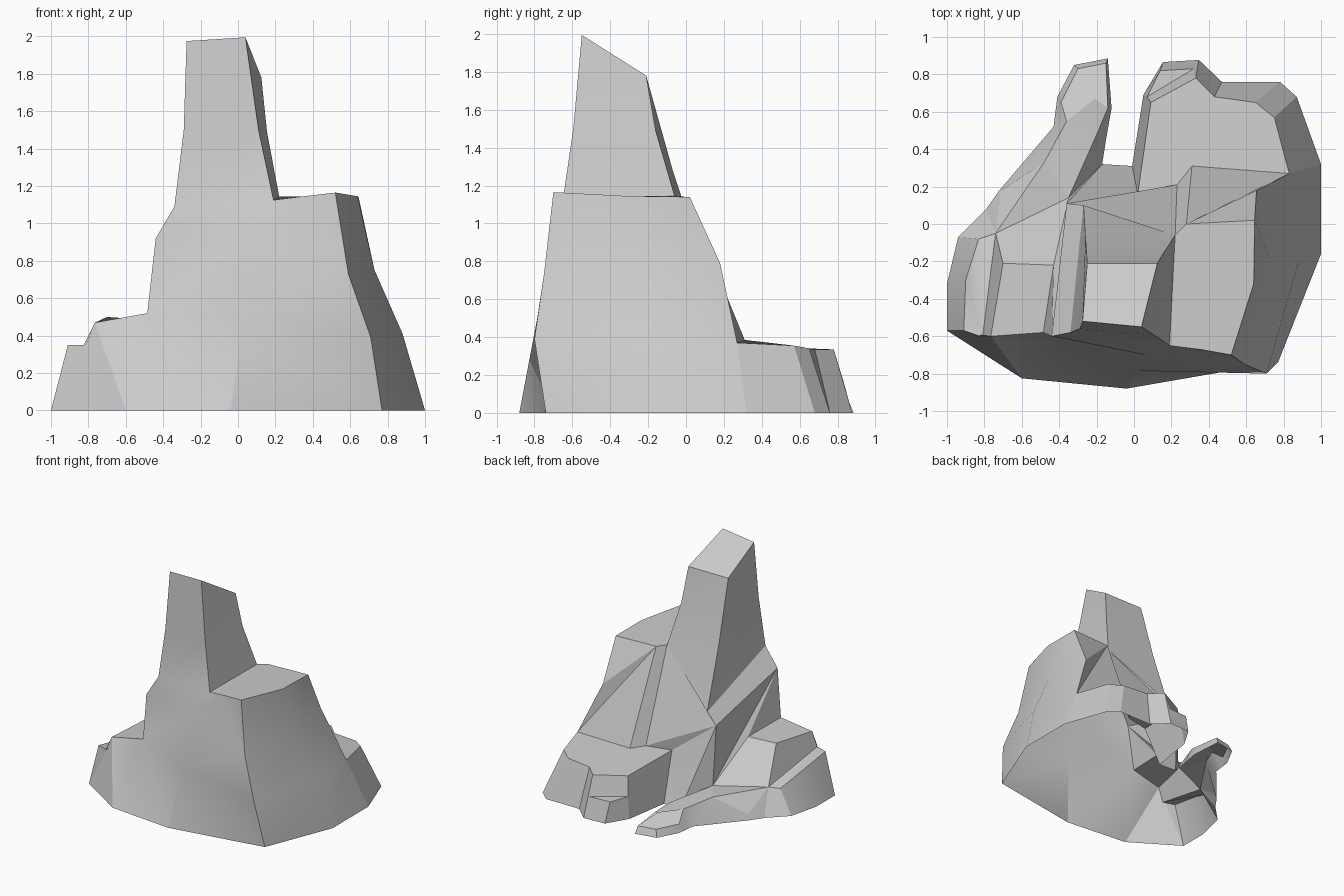
import bpy
import bmesh
import math
from mathutils import Vector

default_cube = bpy.data.objects.get("Cube")
if default_cube:
    bpy.data.objects.remove(default_cube, do_unlink=True)

stone = bpy.data.materials.new("stone_grey")
stone.use_nodes = True
stone.diffuse_color = (0.6, 0.6, 0.6, 1)
stone.node_tree.nodes["Principled BSDF"].inputs["Base Color"].default_value = stone.diffuse_color


def fractions(line):
    """Distance along a polyline at each point, scaled to end at one."""
    total = [0]
    for a, b in zip(line, line[1:]):
        total.append(total[-1] + (Vector(b) - Vector(a)).length)
    return [t / total[-1] for t in total]


def skin(first, second):
    """Bridge two polylines, which may have different point counts."""
    faces = []
    if len(first) == len(second):
        for k in range(len(first) - 1):
            faces.append([first[k], first[k + 1], second[k + 1], second[k]])
        return faces
    f, s = fractions(first), fractions(second)
    i = j = 0
    while i < len(first) - 1 or j < len(second) - 1:
        if j == len(second) - 1 or (i < len(first) - 1 and f[i + 1] <= s[j + 1]):
            faces.append([first[i], first[i + 1], second[j]])
            i += 1
        else:
            faces.append([first[i], second[j + 1], second[j]])
            j += 1
    return faces


def loft(*rows):
    return [face for a, b in zip(rows, rows[1:]) for face in skin(a, b)]


def build(name, faces):
    """Weld the faces into one open surface that faces up and outwards."""
    bm = bmesh.new()
    for face in faces:
        points = list(dict.fromkeys(face))
        if len(points) > 2:
            bm.faces.new([bm.verts.new(p) for p in points])
    bmesh.ops.remove_doubles(bm, verts=bm.verts, dist=0.001)
    bmesh.ops.recalc_face_normals(bm, faces=bm.faces)
    if sum(f.normal.z * f.calc_area() for f in bm.faces) < 0:
        bmesh.ops.reverse_faces(bm, faces=bm.faces)
    mesh = bpy.data.meshes.new(name)
    bm.to_mesh(mesh)
    bm.free()
    mesh.materials.append(stone)
    obj = bpy.data.objects.new(name, mesh)
    bpy.context.collection.objects.link(obj)
    bpy.ops.object.select_all(action="DESELECT")
    obj.select_set(True)
    bpy.context.view_layer.objects.active = obj
    bpy.ops.object.shade_smooth_by_angle(angle=math.radians(30))


# Edges of the tower, each running downwards
front_left = [(-.275, -.52, 1.975), (-.29, -.56, 1.5), (-.34, -.58, 1.09), (-.44, -.6, .92)]
front_right = [(.04, -.55, 1.995), (.11, -.595, 1.5), (.19, -.65, 1.125)]
back_right = [(.125, -.21, 1.78), (.155, -.16, 1.49), (.22, -.06, 1.145)]
back_left = [(-.25, -.21, 1.78), (-.26, -.07, 1.28), (-.27, .1, .77), (-.36, .11, .68)]

# Right-hand cliff contours, each running from front to back
right_base = [(.77, -.74, 0), (1, -.16, 0), (1, .32, 0)]
right_low = [(.71, -.8, .39), (.88, -.2, .41), (.83, .27, .37)]
right_high = [(.59, -.75, .73), (.73, -.2, .75), (.655, .18, .79)]
shelf_rim = [(.52, -.7, 1.165), (.64, -.32, 1.145), (.645, .02, 1.14)]

# Left block and foot of the tower
block_step = [(-.81, -.605, .35), (-.74, -.05, .2)]
block_edge = [(-.765, -.6, .47), (-.7, -.21, .5)]
tower_foot = [(-.485, -.58, .52), (-.43, -.22, .48), (-.35, .14, .18), (-.17, .32, 0)]
lump_top = [(-.91, -.57, .35), (-.9, -.3, .3), (-.83, -.08, .2), block_step[1]]
lump_base = [(-1, -.57, 0), (-1, -.32, 0), (-.94, -.07, 0), (-.79, .08, 0)]

# Front cliff, from the ground up to the tower top
ground = [lump_base[0], (-.6, -.825, 0), (-.04, -.88, 0), right_base[0]]
waist = [lump_top[0], block_step[0], block_edge[0], tower_foot[0], (.03, -.785, .5), right_low[0]]
chest = [front_left[3], (.06, -.7, .95), right_high[0]]
shoulder = [front_left[2], front_right[2], (.35, -.67, 1.145), shelf_rim[0]]
build("front_cliff", loft(ground, waist) + loft(waist[3:], chest, shoulder)
      + loft(shoulder[:2], [front_left[1], front_right[1]], [front_left[0], front_right[0]]))

build("right_cliff", loft(right_base, right_low, right_high, shelf_rim))

# Shelf beside the tower, with the slope and bevel behind it
slope_top, slope_foot = (.28, 0, 1.14), (.31, .31, .385)
bevel_foot = (.23, .21, .39)
build("shelf_top", [shoulder[1:] + shelf_rim[1:] + [slope_top, back_right[2]]])
build("shelf_back_slope",
      loft([shelf_rim[2], right_high[2], right_low[2]], [slope_top, slope_foot])
      + loft([slope_top, slope_foot], [back_right[2], bevel_foot]))

# Tower sides, cap and the long face into the rear gap
gap_corner, gap_base = (.02, .16, .39), (-.01, .31, 0)
build("tower_top", [[front_left[0], front_right[0], back_right[0], back_left[0]]])
build("tower_right_side", loft(front_right, back_right))
build("tower_left_side", loft(front_left, back_left)
      + loft([front_left[3], back_left[3]], tower_foot))
build("tower_back", loft(back_left + [tower_foot[3]],
                         back_right + [bevel_foot, gap_corner, gap_base]))

# Rear plateau with its outer wall and the gap wall
plateau_rim = [right_low[2], (.75, .57, .355), (.65, .65, .34), (.43, .68, .335), (.33, .78, .335)]
plateau_base = [right_base[2], (.87, .68, 0), (.78, .76, 0), (.47, .76, 0), (.347, .877, 0)]
gap_column = [(.09, .65, .34), (.07, .68, .18), (.05, .69, 0)]
build("plateau_top", [plateau_rim + [gap_column[0], gap_corner, bevel_foot, slope_foot]])
build("plateau_wall", loft(plateau_rim, plateau_base))
build("gap_wall", loft(gap_column, [gap_corner, gap_base]))

# Small ledge at the rear of the plateau
ledge = [(.32, .83, .17), (.14, .82, .17), gap_column[1]]
build("rear_ledge", [ledge, [plateau_rim[4], gap_column[0], ledge[2], ledge[0]],
                     [plateau_rim[4], ledge[0], plateau_base[4]]]
      + loft(ledge, [plateau_base[4], (.155, .866, 0), gap_column[2]]))

# Left block with the rounded lump around it
spur_start, spur_bend = (-.71, .18, .05), (-.48, .33, .19)
build("left_block", [[block_edge[0], tower_foot[0], tower_foot[1], block_edge[1]]]
      + loft(block_step, block_edge))
build("left_block_slope", loft([block_edge[1], tower_foot[1]],
                               [block_step[1], tower_foot[2]],
                               [spur_start, spur_bend, tower_foot[2]]))
build("left_lump", loft(lump_base, lump_top) + loft(lump_top, block_step))

# Low spur curling round the rear gap
ridge = [spur_bend, (-.36, .55, .14), (-.21, .67, .12)]
inner = [tower_foot[2], (-.19, .5, .13), (-.14, .62, .08)]
tip = [(-.39, .65, .06), (-.3, .83, .06), (-.15, .86, .06)]
spur_base = [lump_base[3], (-.72, .18, 0), (-.43, .52, 0), (-.42, .6, 0),
             (-.41, .68, 0), (-.32, .85, 0), (-.14, .885, 0)]
build("spur_top", loft(ridge, inner))
build("spur_outer_side", loft(spur_base, [block_step[1], spur_start] + ridge[:2] + tip))
build("spur_tip", [[ridge[1]] + tip + [inner[2], ridge[2]]])
build("spur_inner_side", loft(inner + tip[2:],
                              [tower_foot[3], (-.15, .45, 0), (-.12, .62, 0), spur_base[-1]]))
